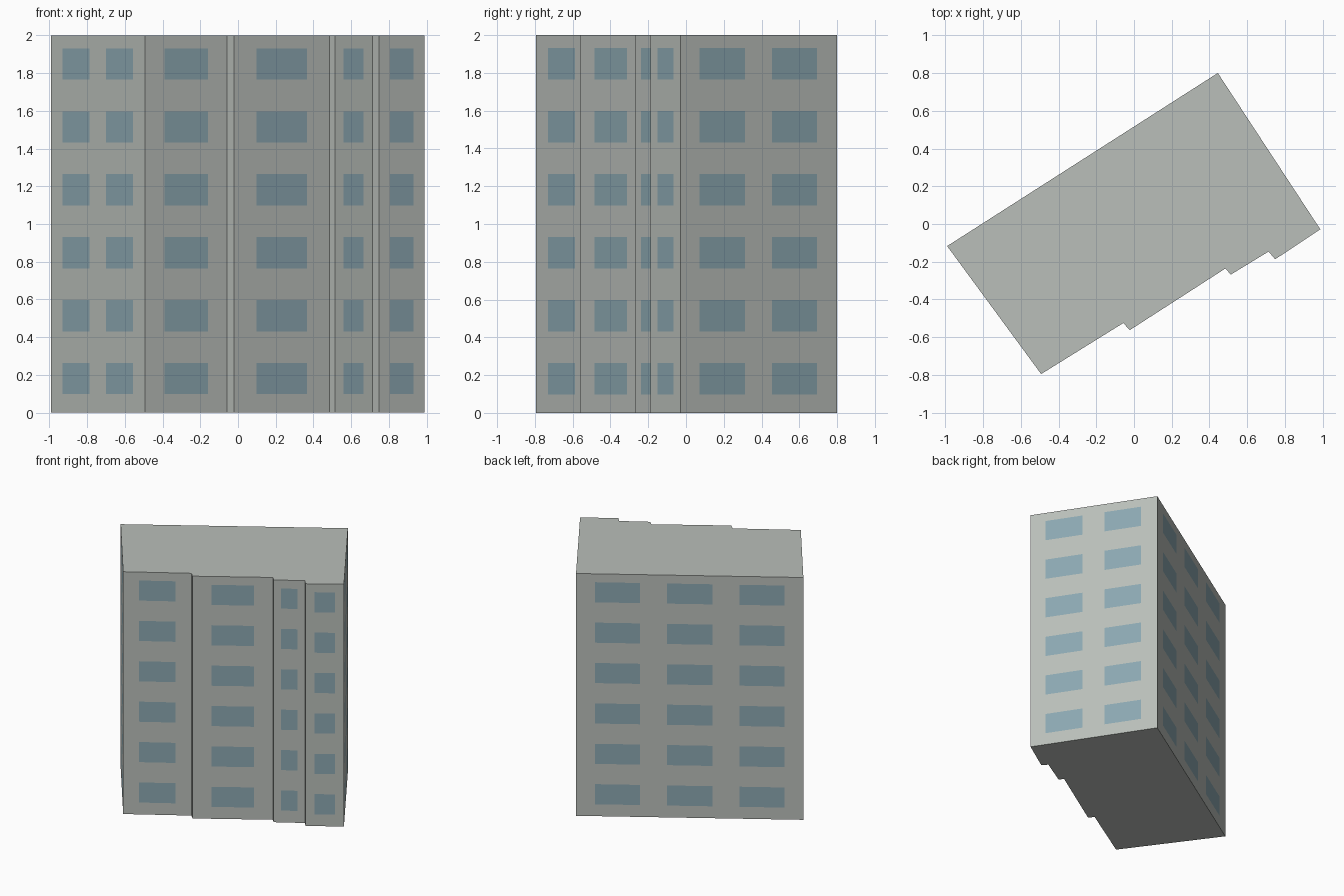
import bpy
import bmesh
from mathutils import Vector

HEIGHT = 2.0
FLOORS = 6
STOREY = HEIGHT / FLOORS

cube = bpy.data.objects.get("Cube")
if cube:
    bpy.data.objects.remove(cube, do_unlink=True)


def make_material(name, rgb):
    mat = bpy.data.materials.new(name)
    mat.use_nodes = True
    mat.diffuse_color = (*rgb, 1)
    mat.node_tree.nodes["Principled BSDF"].inputs["Base Color"].default_value = (*rgb, 1)
    return mat


# Footprint corners, counter-clockwise, each with the window spans
# (as fractions) of the wall that runs from it to the next corner
PAIR = [(0.12, 0.41), (0.585, 0.87)]
SINGLE = [(0.235, 0.765)]
TRIPLE = [(0.083, 0.282), (0.4, 0.6), (0.718, 0.917)]
FOOTPRINT = [
    ((-0.99, -0.117), PAIR),
    ((-0.492, -0.795), SINGLE),
    ((-0.057, -0.525), []),
    ((-0.022, -0.562), SINGLE),
    ((0.484, -0.236), []),
    ((0.513, -0.268), SINGLE),
    ((0.713, -0.146), []),
    ((0.748, -0.187), SINGLE),
    ((0.987, -0.028), PAIR),
    ((0.444, 0.8), TRIPLE),
]

# Horizontal cut lines at the sill and head of every window
levels = [0.0]
for floor in range(FLOORS):
    levels += [floor * STOREY + 0.098, floor * STOREY + 0.264]
levels.append(HEIGHT)

bm = bmesh.new()

# Walls: a grid of flush panels, odd column and odd row is glass
for i, (start, spans) in enumerate(FOOTPRINT):
    a = Vector(start)
    b = Vector(FOOTPRINT[(i + 1) % len(FOOTPRINT)][0])
    cuts = [0.0] + [f for span in spans for f in span] + [1.0]
    grid = [[bm.verts.new((*a.lerp(b, f), z)) for z in levels] for f in cuts]
    for c in range(len(cuts) - 1):
        for r in range(len(levels) - 1):
            panel = bm.faces.new((grid[c][r], grid[c + 1][r],
                                  grid[c + 1][r + 1], grid[c][r + 1]))
            panel.material_index = 1 if c % 2 and r % 2 else 0

# Roof and underside close the open rims
bmesh.ops.remove_doubles(bm, verts=bm.verts[:], dist=0.0001)
rims = [e for e in bm.edges if e.is_boundary]
bmesh.ops.holes_fill(bm, edges=rims, sides=0)
bmesh.ops.recalc_face_normals(bm, faces=bm.faces[:])

mesh = bpy.data.meshes.new("apartment_block")
bm.to_mesh(mesh)
bm.free()
mesh.materials.append(make_material("concrete grey", (0.49, 0.52, 0.49)))
mesh.materials.append(make_material("window blue", (0.26, 0.39, 0.44)))
block = bpy.data.objects.new("apartment_block", mesh)
bpy.context.collection.objects.link(block)
